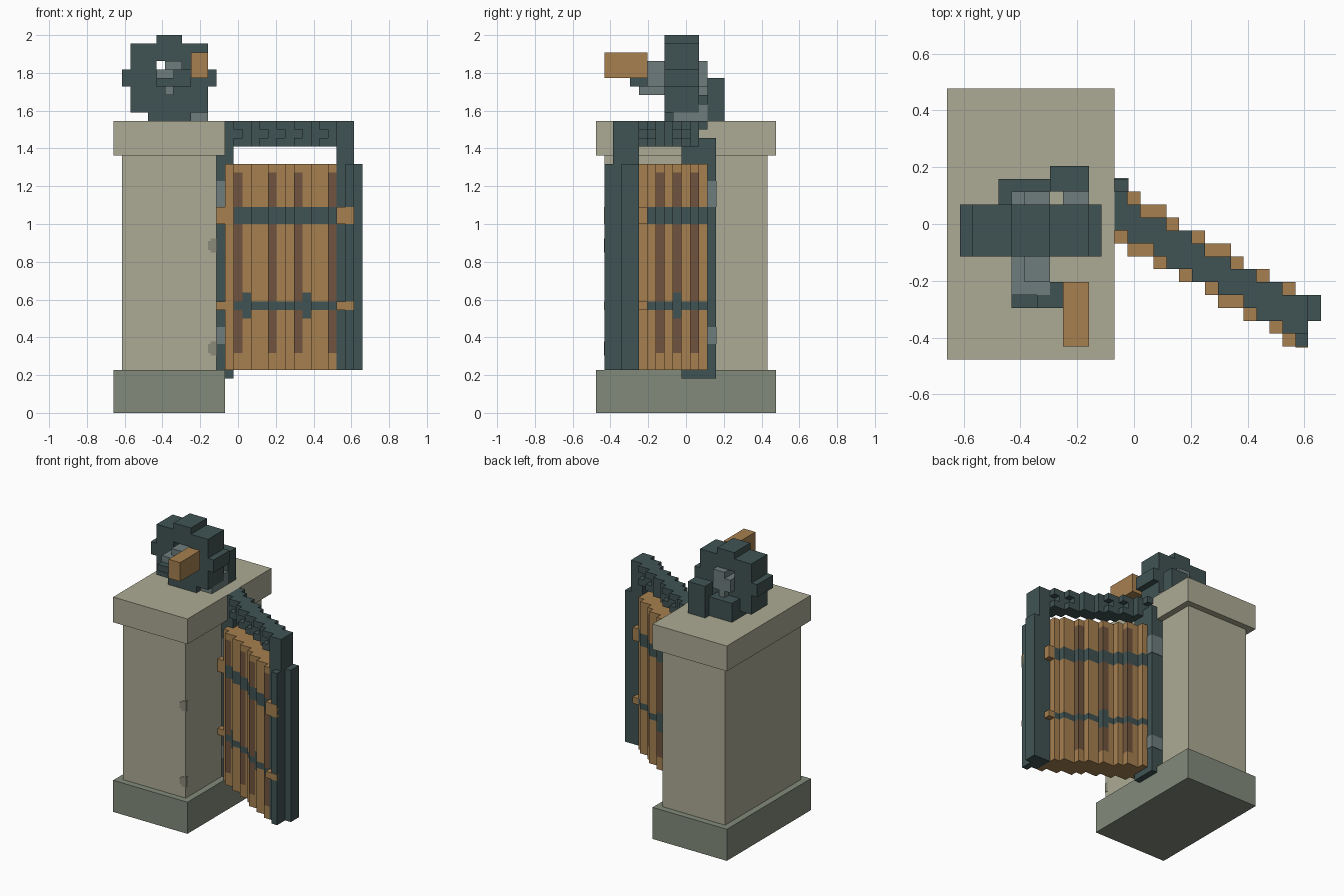
import bpy, bmesh
from math import floor
from mathutils import Vector

cube = bpy.data.objects.get("Cube")
if cube:
    bpy.data.objects.remove(cube, do_unlink=True)

U = 1 / 22                                  # size of one block
ORIGIN = Vector((-14.5, -10.5, 0))          # grid corner, in blocks


def material(name, r, g, b):
    lin = [((c / 255 + 0.055) / 1.055) ** 2.4 for c in (r, g, b)] + [1]
    m = bpy.data.materials.new(name)
    m.use_nodes = True
    m.diffuse_color = lin
    m.node_tree.nodes["Principled BSDF"].inputs["Base Color"].default_value = lin
    return m


STONE = material("pale stone", 172, 170, 148)
BASE = material("green grey stone", 130, 138, 122)
IRON = material("dark iron", 64, 83, 83)
STEEL = material("grey steel", 110, 125, 125)
WOOD = material("wood", 166, 128, 80)
GROOVE = material("dark wood", 112, 84, 62)
MOSS = material("stone stain", 138, 138, 122)


def blocks(name, mat, boxes):
    """One object from boxes (x0, x1, y0, y1, z0, z1) in block units."""
    bm = bmesh.new()
    for x0, x1, y0, y1, z0, z1 in boxes:
        if x1 <= x0 or y1 <= y0 or z1 <= z0:
            continue
        geo = bmesh.ops.create_cube(bm, size=1)
        lo, hi = Vector((x0, y0, z0)), Vector((x1, y1, z1))
        for v in geo["verts"]:
            v.co = ((lo + hi) / 2 + v.co * (hi - lo) + ORIGIN) * U
    me = bpy.data.meshes.new(name)
    bm.to_mesh(me)
    bm.free()
    me.materials.append(mat)
    ob = bpy.data.objects.new(name, me)
    bpy.context.collection.objects.link(ob)
    return ob


# Stone pillar
blocks("pillar_base", BASE, [(0, 13, 0, 21, 0, 5)])
blocks("pillar_shaft", STONE, [(1, 12, 1, 20, 5, 30)])
blocks("pillar_cap", STONE, [(0, 13, 0, 21, 30, 34)])
e = 0.07
blocks("pillar_stains", MOSS,
       [(11, 12 + e, 1 - e, 1.5, z, z + 1) for z in (7, 19)]
       + [(11.3, 12 + e, 1 - e, 1.5, z - 0.3, z + 1.3) for z in (7, 19)])


# Gate swung open: stepped columns along a 30 degree line
def edge(start, i):
    return floor(start - 0.577 * (i - 13))


STRIPES_FRONT, STRIPES_BACK = (14, 18, 21, 25), (16, 19, 22)
KNOBS_FRONT, KNOBS_BACK = (15, 22), (19,)
wood, groove, bands = [], [], []
for i in range(13, 26):
    lo, hi = edge(9.5, i), edge(13.75, i)
    mid = (lo + hi) / 2
    for y0, y1, stripes, knobs in ((lo, mid, STRIPES_FRONT, KNOBS_FRONT),
                                   (mid, hi, STRIPES_BACK, KNOBS_BACK)):
        low = (11, 14) if i in knobs else (12, 13)
        cuts = [(5, low[0]), (low[1], 22), (24, 29)]
        if i == 13:
            cuts = [(5, 29)]
        else:
            bands += [(i, i + 1, y0, y1, *low), (i, i + 1, y0, y1, 22, 24)]
        for z0, z1 in cuts:
            if i in stripes:
                a, b = max(z0, 7), min(z1, 28)
                groove.append((i, i + 1, y0, y1, a, b))
                wood += [(i, i + 1, y0, y1, z0, a), (i, i + 1, y0, y1, b, z1)]
            else:
                wood.append((i, i + 1, y0, y1, z0, z1))
blocks("gate_planks", WOOD, wood)
blocks("gate_plank_stripes", GROOVE, groove)
blocks("gate_bands", IRON, bands)

# Top rail with a slimmer middle course
rail = []
for i in range(13, 28):
    for z0, z1, a, b in ((31, 32, 10.3, 13.0), (32, 33, 10.62, 12.68), (33, 34, 10.3, 13.0)):
        rail.append((i, i + 1, edge(a, i), edge(b, i), z0, z1))
blocks("gate_top_rail", IRON, rail)

# Hinge post beside the pillar, with steel sleeves
blocks("hinge_post", IRON, [(12, 13, 10, 14, 4, 32), (13, 14, 10, 14, 29, 32),
                            (13, 14, 10, 14, 4, 5), (13, 14, 12, 14, 5, 29)])
blocks("hinge_sleeves", STEEL, [(12 - e, 14 + e, 10 - e, 14 + e, z0, z1)
                                for z0, z1 in ((8, 10), (24, 27))])

# Latch post at the free end
blocks("latch_post", IRON, [(26, 27, 2, 5, 5, 34), (27, 28, 1, 5, 5, 29),
                            (27, 28, 2, 5, 29, 34), (28, 29, 3, 5, 5, 29)])

# Wooden strap ends on both posts
ends = []
for z0, z1 in ((12, 13), (22, 24)):
    ends += [(12, 14, 9, 10, z0, z1), (26, 27, 1, 6, z0, z1),
             (27, 28, 1 - e, 1.5, z0, z1)]
blocks("strap_ends", WOOD, ends)

# Winch on the cap: toothed wheel, axle, crank, handle
Y = (8, 12)
blocks("winch_wheel", IRON, [
    (5, 8, *Y, 41, 44), (2, 5, *Y, 41, 43), (8, 11, *Y, 41, 43),
    (2, 5, *Y, 40, 41), (8, 11, *Y, 40, 41),
    (1, 5, *Y, 38, 40), (8, 12, *Y, 38, 40),
    (2, 11, *Y, 35, 38), (4, 9, *Y, 34, 35)])
blocks("winch_axle", STEEL, [(5, 8, 5, 13, 38, 40), (6, 7, 5, 13, 37, 40),
                             (6, 8, 6, 13, 40, 41)])
blocks("winch_crank", IRON, [(5, 7, 4, 5, 38, 39), (7, 9, 4, 6, 38, 40)])
blocks("crank_handle", WOOD, [(9, 11, 1, 6, 39, 42)])
blocks("winch_supports", IRON, [(8, 11, 13, 15, 34, 39), (4, 8, 12, 14, 34, 37)])
blocks("winch_brake", STEEL, [(9, 11, 9, 13, 34, 35), (9, 11, 12, 13, 35, 36)])
